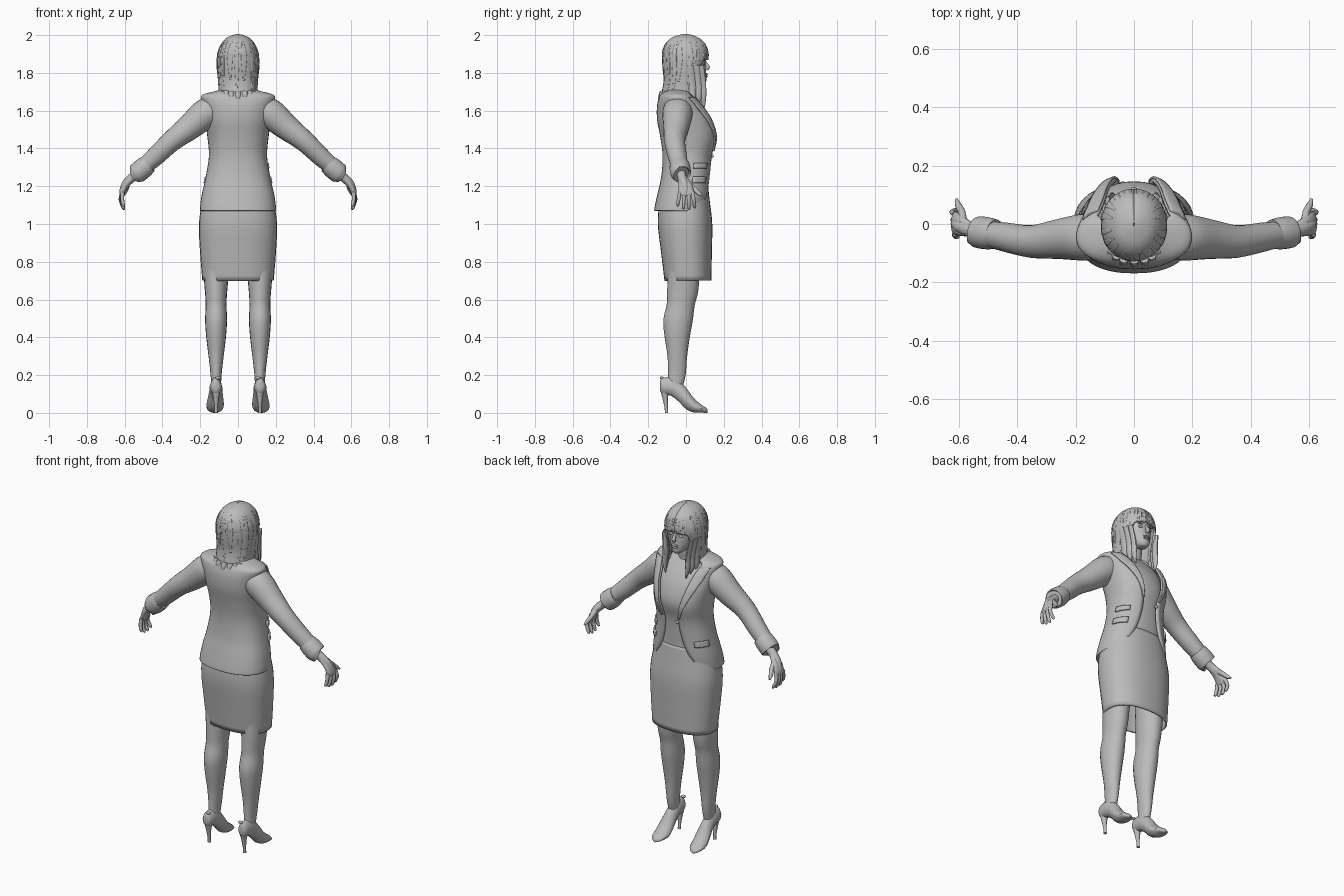
import bpy
import bmesh
import random
from math import sin, cos, pi, radians, copysign
from mathutils import Vector

random.seed(4)
cube = bpy.data.objects.get("Cube")
if cube:
    bpy.data.objects.remove(cube, do_unlink=True)

grey = bpy.data.materials.new("neutral grey")
grey.use_nodes = True
tone = (.5, .5, .5, 1)
grey.diffuse_color = tone
grey.node_tree.nodes["Principled BSDF"].inputs["Base Color"].default_value = tone


def smooth_rows(rows, steps=4):
    """Catmull-Rom interpolation between rows of numbers."""
    out = []
    for i in range(len(rows) - 1):
        a, b, c, d = rows[max(i - 1, 0)], rows[i], rows[i + 1], rows[min(i + 2, len(rows) - 1)]
        for k in range(steps):
            t = k / steps
            out.append([q + t / 2 * (r - p + t * (2*p - 5*q + 4*r - s + t * (3*(q - r) + s - p)))
                        for p, q, r, s in zip(a, b, c, d)])
    return out + [list(rows[-1])]


def finish(obj, angle=50):
    obj.data.materials.append(grey)
    bpy.ops.object.select_all(action='DESELECT')
    obj.select_set(True)
    bpy.context.view_layer.objects.active = obj
    bpy.ops.object.shade_smooth_by_angle(angle=radians(angle))
    return obj


def skin(name, rings, closed=True, caps=True, thick=0):
    """Join rings of points into one surface."""
    bm = bmesh.new()
    loops = [[bm.verts.new(p) for p in ring] for ring in rings]
    n = len(loops[0])
    for lo, hi in zip(loops, loops[1:]):
        for i in range(n if closed else n - 1):
            j = (i + 1) % n
            bm.faces.new((lo[i], lo[j], hi[j], hi[i]))
    if closed and caps:
        bm.faces.new(loops[0])
        bm.faces.new(loops[-1])
    bmesh.ops.recalc_face_normals(bm, faces=bm.faces)
    mesh = bpy.data.meshes.new(name)
    bm.to_mesh(mesh)
    bm.free()
    obj = bpy.data.objects.new(name, mesh)
    bpy.context.collection.objects.link(obj)
    if thick:
        mod = obj.modifiers.new("thickness", 'SOLIDIFY')
        mod.thickness, mod.offset = thick, 0
    return finish(obj)


def on_section(row, t, boxy=.85, grow=0, cx=0):
    """Point on a horizontal section; angle t is measured from the chest side."""
    z, rx, back, front = row[:4]
    bend = lambda v: copysign(abs(v) ** boxy, v)
    return Vector((cx + (rx + grow) * bend(sin(t)),
                   (back + front) / 2 + ((front - back) / 2 + grow) * bend(cos(t)), z))


def body(name, rows, n=32, caps=True, boxy=.85, thick=0, cx=0):
    return skin(name, [[on_section(r, 2 * pi * i / n, boxy, 0, cx) for i in range(n)]
                       for r in smooth_rows(rows)], True, caps, thick)


def open_body(name, rows, n=40, thick=.012, boxy=.85):
    """Shell with a front gap given in degrees by the last column."""
    rings = []
    for r in smooth_rows(rows):
        gap = radians(max(r[4], 0))
        rings.append([on_section(r, gap + (2 * pi - 2 * gap) * i / n, boxy) for i in range(n + 1)])
    return skin(name, rings, False, False, thick)


def patch(name, rows, low, high, start, end, grow, boxy=.85, thick=.008):
    """Thin plate over a body; start and end are angle rules of (row, u)."""
    picked = [r for r in smooth_rows(rows, 12) if low <= r[0] <= high]
    rings = []
    for k, r in enumerate(picked):
        u = k / (len(picked) - 1)
        a, b = radians(start(r, u)), radians(end(r, u))
        rings.append([on_section(r, a + (b - a) * i / 5, boxy, grow) for i in range(6)])
    return skin(name, rings, False, False, thick)


def tube(name, path, n=16, steps=4):
    """Limb along points of (x, y, z, radius[, radius across])."""
    pts = smooth_rows(path, steps)
    rings = []
    for i, p in enumerate(pts):
        along = Vector(pts[min(i + 1, len(pts) - 1)][:3]) - Vector(pts[max(i - 1, 0)][:3])
        u = along.cross(Vector((0, 1, 0))).normalized()
        v = u.cross(along).normalized()
        rings.append([Vector(p[:3]) + u * p[3] * cos(2 * pi * k / n) + v * p[-1] * sin(2 * pi * k / n)
                      for k in range(n)])
    return skin(name, rings)


def ball(name, place, size):
    bpy.ops.mesh.primitive_uv_sphere_add(segments=16, ring_count=10, location=place)
    obj = bpy.context.object
    obj.name, obj.scale = name, size
    return finish(obj)


# Skirt and blouse
body("skirt", [(.70, .185, -.11, .13), (.85, .197, -.128, .133), (1, .203, -.145, .135),
               (1.12, .185, -.135, .122), (1.2, .165, -.11, .113)], caps=False, thick=.008)
body("blouse", [(1.1, .165, -.12, .112), (1.25, .148, -.105, .115), (1.36, .132, -.1, .122),
                (1.46, .138, -.11, .146), (1.55, .15, -.12, .125), (1.62, .15, -.12, .085),
                (1.67, .13, -.1, .045), (1.69, .07, -.07, .03)])

# Open jacket with lapels, pocket flaps and a button
jacket = [(1.07, .195, -.163, .105, 68), (1.1, .194, -.158, .112, 46), (1.16, .185, -.145, .12, 29),
          (1.25, .165, -.125, .125, 19), (1.36, .148, -.118, .135, 15), (1.46, .156, -.13, .158, 21),
          (1.55, .17, -.147, .138, 27), (1.62, .18, -.148, .095, 31), (1.66, .19, -.14, .06, 34),
          (1.68, .183, -.13, .04, 38), (1.7, .11, -.11, .025, 45), (1.715, .07, -.085, .02, 55)]
open_body("jacket", jacket)
for s, side in ((1, "right"), (-1, "left")):
    patch(side + "_lapel", jacket, 1.38, 1.67, lambda r, u: s * (r[4] - 1),
          lambda r, u: s * (r[4] + 3 + 20 * min(u * 1.6, 1)), .010)
    for low in ((1.21, 1.29) if s > 0 else (1.21,)):
        patch(side + "_pocket_flap", jacket, low, low + .04, lambda r, u: s * 42,
              lambda r, u: s * 78, .010)
ball("jacket_button", (-.04, .138, 1.36), (.01, .008, .01))

# Neck and head
body("neck", [(1.62, .06, -.07, .04), (1.68, .046, -.055, .035), (1.8, .045, -.05, .05)], 20, boxy=1)
body("head", [(1.742, .018, .055, .098), (1.755, .036, .01, .107), (1.785, .056, -.05, .108),
              (1.82, .07, -.08, .105), (1.86, .077, -.095, .103), (1.91, .08, -.1, .102),
              (1.96, .062, -.08, .07), (1.98, .02, -.03, .03)], 28, boxy=.95)
tube("nose", [(0, .098, 1.868, .006), (0, .107, 1.848, .008), (0, .116, 1.83, .011),
              (0, .107, 1.818, .008)], 10)
for name, z in (("upper_lip", 1.793), ("lower_lip", 1.782)):
    ball(name, (0, .107, z), (.022, .009, .006))
for s, side in ((1, "right"), (-1, "left")):
    ball(side + "_eye", (s * .032, .093, 1.85), (.014, .009, .007))
    ball(side + "_brow", (s * .033, .095, 1.868), (.019, .008, .004))

# Long hair with a fringe, ridged strands and loose ends
hair = [(1.66, .105, -.138, .085, 58), (1.7, .098, -.122, .085, 54), (1.76, .1, -.112, .09, 48),
        (1.82, .105, -.117, .105, 44), (1.865, .107, -.12, .112, 38), (1.88, .106, -.12, .114, 4),
        (1.91, .102, -.12, .113, 0), (1.95, .085, -.105, .098, 0), (1.98, .058, -.075, .065, 0),
        (1.995, .025, -.035, .03, 0), (2, .002, -.006, .004, 0)]
open_body("hair", hair, boxy=.95)
for k in range(13):
    mid = 60 + 20 * k + random.uniform(-5, 5)
    wide = random.uniform(5, 9)
    patch("hair_strand", hair, random.uniform(1.66, 1.78), 1.97,
          lambda r, u: mid - wide * (.3 + .7 * sin(pi * u)),
          lambda r, u: mid + wide * (.3 + .7 * sin(pi * u)), .004, .95, .006)
for k in range(7):
    mid = -36 + 12 * k
    patch("fringe_strand", hair, 1.868, 1.97, lambda r, u: mid - 2 - 4 * u,
          lambda r, u: mid + 2 + 4 * u, .003, .95, .006)
for k in range(11):
    t = radians(95 + 17 * k)
    top, low = on_section(hair[1], t), on_section(hair[0], t, grow=.006)
    low.z = random.uniform(1.635, 1.66)
    tube("hair_end", [(*top, .016), (*((top + low) / 2), .015), (*low, .002)], 8)
for s, side in ((1, "right"), (-1, "left")):
    for x, y, tip in ((.075, .075, 1.61), (.085, .05, 1.63), (.092, .02, 1.65)):
        tube(side + "_front_lock", [(s * (x + .015), y, 1.84, .008, .02), (s * x, y + .01, 1.74, .012, .022),
                                    (s * x, y + .015, 1.67, .012, .018), (s * (x - .008), y + .02, tip, .002, .003)], 10)

# Arms, legs and shoes, mirrored
for s, side in ((1, "right"), (-1, "left")):
    def limb(name, path, n=16):
        return tube(side + "_" + name, [(s * p[0], *p[1:]) for p in path], n)

    limb("sleeve", [(.11, -.045, 1.61, .07), (.17, -.045, 1.585, .08), (.26, -.052, 1.51, .068),
                    (.35, -.06, 1.44, .056), (.44, -.045, 1.355, .05), (.52, -.03, 1.285, .042)], 24)
    limb("cuff", [(.475, -.035, 1.318, .05), (.5, -.032, 1.297, .055), (.535, -.028, 1.268, .054),
                  (.54, -.027, 1.264, .045)], 20)
    limb("palm", [(.51, -.03, 1.285, .026), (.555, -.022, 1.25, .024, ), (.592, -.01, 1.215, .022),
                  (.612, 0, 1.175, .016), (.614, 0, 1.15, .01)])
    limb("palm_edge", [(.56, -.02, 1.245, .018, .025), (.595, -.005, 1.205, .018, .036),
                       (.613, .002, 1.165, .014, .04), (.615, .003, 1.148, .009, .034)])
    # Four spread fingers and a thumb
    for k, reach in enumerate((.07, .078, .075, .06)):
        y = .034 - .022 * k
        limb("finger", [(.612, y, 1.165, .011), (.622 - .003 * k, y * 1.2, 1.165 - reach * .5, .010),
                        (.608, y * 1.35, 1.165 - reach, .009), (.6, y * 1.4, 1.155 - reach, .004)], 10)
    limb("thumb", [(.585, .01, 1.215, .014), (.59, .04, 1.19, .013), (.602, .065, 1.165, .011),
                   (.608, .085, 1.15, .005)], 10)

    body(side + "_leg", [(.13, .026, -.1, -.02), (.2, .029, -.095, -.002), (.3, .04, -.098, .006),
                         (.4, .052, -.113, .02), (.49, .058, -.12, .036), (.57, .055, -.103, .046),
                         (.63, .058, -.1, .062), (.7, .064, -.098, .07), (.9, .08, -.09, .085)],
         20, boxy=1, cx=s * .116)

    # Pointed shoe: sections across its length
    shoe = smooth_rows([(-.138, .01, .12, .17), (-.125, .027, .1, .185), (-.08, .033, .09, .19),
                        (-.04, .035, .06, .175), (0, .041, .02, .135), (.04, .046, .002, .08),
                        (.08, .04, .001, .045), (.105, .025, 0, .028), (.115, .008, 0, .016)])
    rings = []
    for y, half, low, top in shoe:
        rings.append([Vector((s * (.119 + .05 * max(y, -.04)) + half * cos(t) * (1 - .25 * max(sin(t), 0)),
                              y, max(0, (low + top) / 2 + (top - low) / 2 * sin(t))))
                      for t in [2 * pi * i / 18 for i in range(18)]])
    skin(side + "_shoe", rings)
    limb("heel", [(.116, -.112, .13, .026), (.116, -.11, .08, .015), (.116, -.105, .03, .009),
                  (.116, -.103, 0, .009)], 12)
    ball(side + "_shoe_knot", (s * .106, -.128, .185), (.014, .01, .008))
